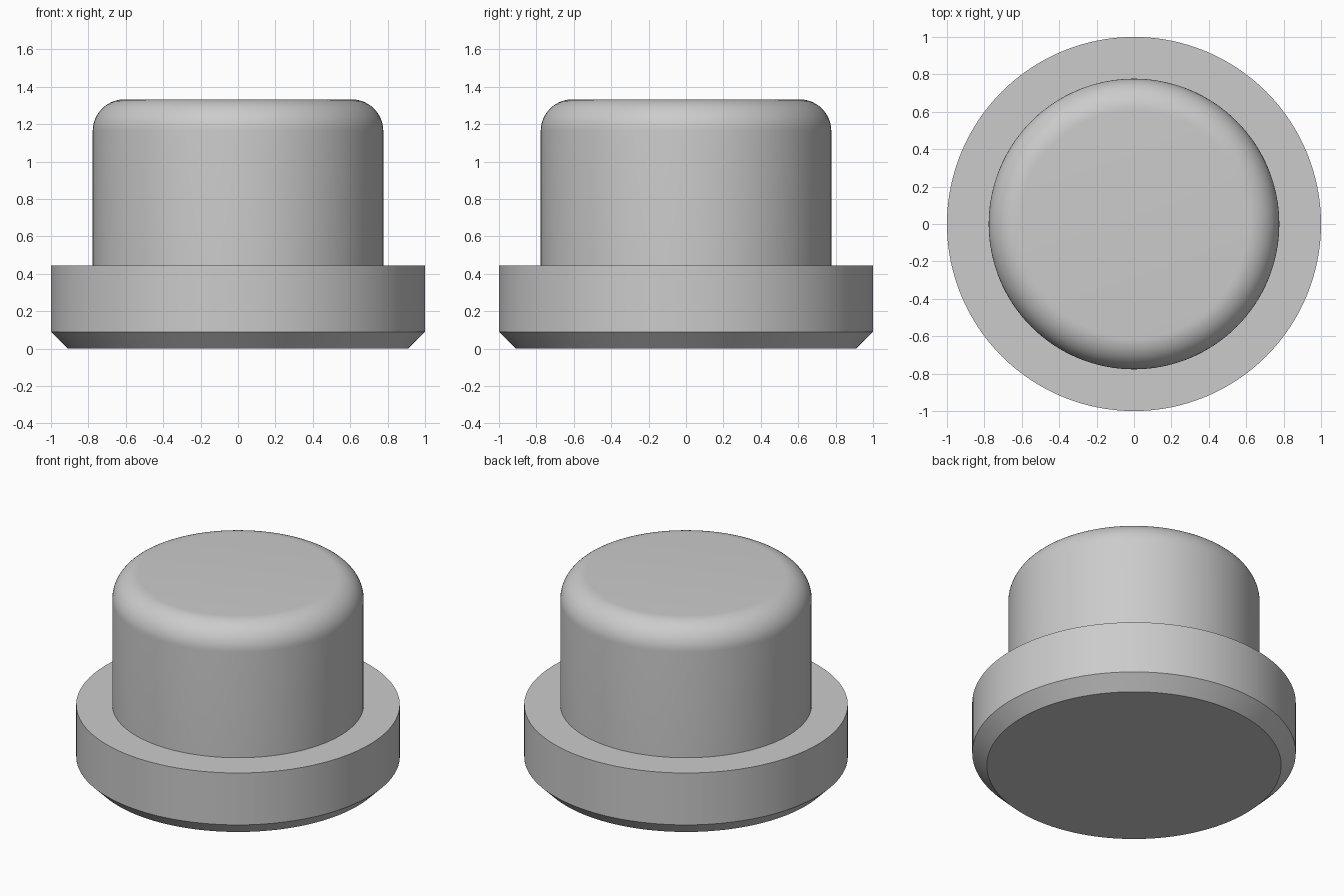
import bpy
import bmesh
from math import sin, cos, pi, radians

cube = bpy.data.objects.get("Cube")
if cube:
    bpy.data.objects.remove(cube, do_unlink=True)

SIDES = 128
FLANGE_R, FLANGE_TOP, CHAMFER = 1.0, 0.444, 0.09
POST_R, POST_TOP, FILLET = 0.777, 1.333, 0.17

# Single plain grey
grey = bpy.data.materials.new("plain_grey")
grey.use_nodes = True
colour = (0.6, 0.6, 0.6, 1)
grey.diffuse_color = colour
grey.node_tree.nodes["Principled BSDF"].inputs["Base Color"].default_value = colour


def lathe(name, profile):
    """Spin a (radius, height) profile around z and close both ends."""
    bm = bmesh.new()
    rings = [[bm.verts.new((r * cos(2 * pi * i / SIDES), r * sin(2 * pi * i / SIDES), z))
              for i in range(SIDES)] for r, z in profile]
    for low, high in zip(rings, rings[1:]):
        for i in range(SIDES):
            j = (i + 1) % SIDES
            bm.faces.new((low[i], low[j], high[j], high[i]))
    bm.faces.new(rings[0][::-1])
    bm.faces.new(rings[-1])
    mesh = bpy.data.meshes.new(name)
    bm.to_mesh(mesh)
    bm.free()
    mesh.materials.append(grey)
    obj = bpy.data.objects.new(name, mesh)
    bpy.context.collection.objects.link(obj)
    bpy.ops.object.select_all(action="DESELECT")
    obj.select_set(True)
    bpy.context.view_layer.objects.active = obj
    bpy.ops.object.shade_smooth_by_angle(angle=radians(30))
    return obj


# One solid plug: chamfered flange, then a post with a rounded top edge
fillet = [(POST_R - FILLET + FILLET * cos(a), POST_TOP - FILLET + FILLET * sin(a))
          for a in (pi / 2 * k / 14 for k in range(15))]
lathe("flanged_plug", [(FLANGE_R - CHAMFER, 0), (FLANGE_R, CHAMFER),
                       (FLANGE_R, FLANGE_TOP), (POST_R, FLANGE_TOP)] + fillet)
